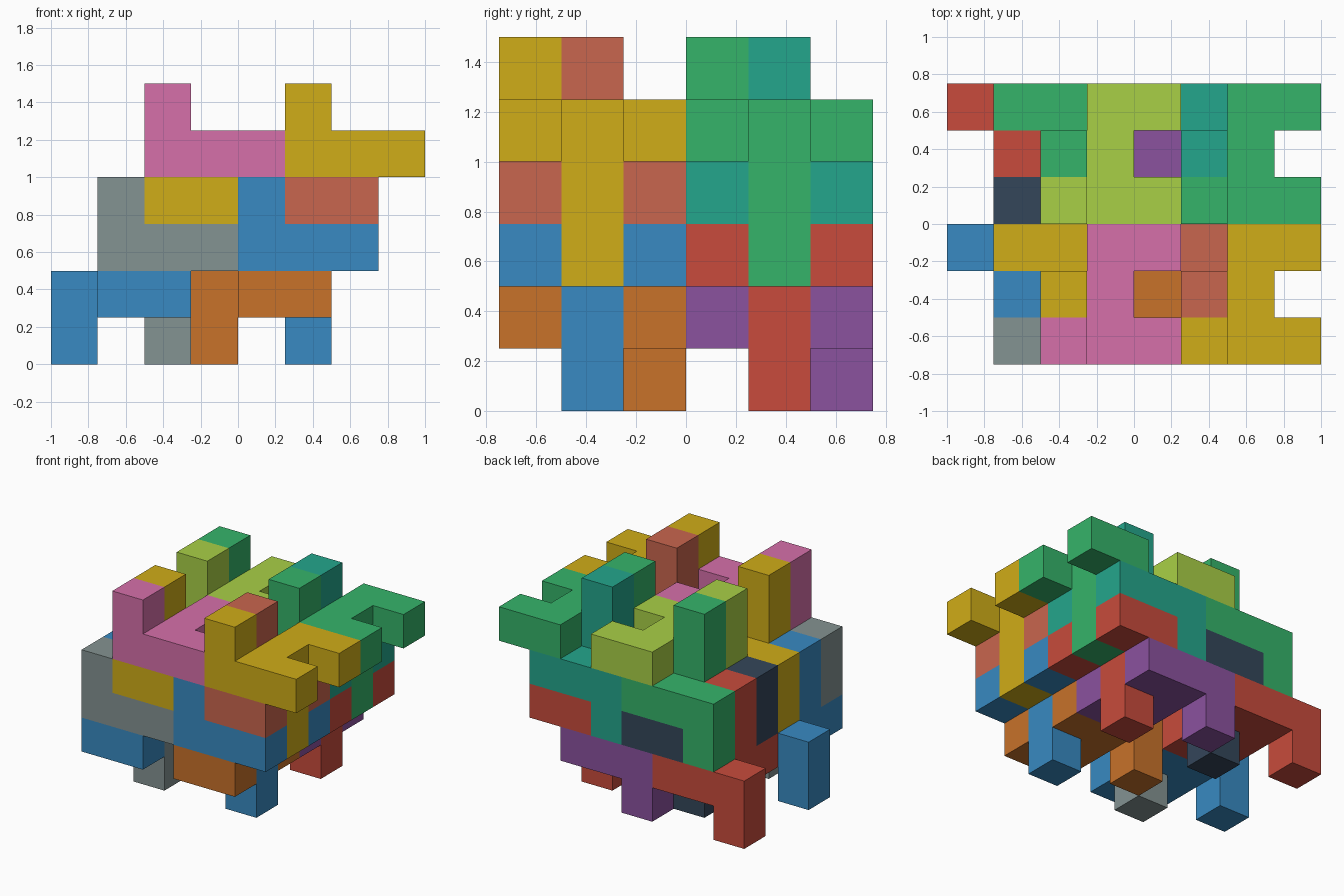
import bpy, bmesh, math
from mathutils import Vector

if "Cube" in bpy.data.objects:
    bpy.data.objects.remove(bpy.data.objects["Cube"])

U = 0.25  # edge of one cube cell

# One nine-cell puzzle piece, centred on the cell where its stem starts
CELLS = {(-1, -1, 0), (0, -1, 0), (1, -1, 0),   # long bar
         (-1, -1, 1),                           # hook on the bar
         (0, 0, 0), (0, 0, -1), (0, 0, -2),     # stem
         (0, 1, 0), (1, 1, 0)}                  # short bar

COLOURS = {"pink": "D670AA", "lime": "A9D046", "gold": "D0AD18", "green": "35B46A",
           "grey": "849392", "slate": "34465A", "blue": "388AC2", "red": "C84B3C",
           "orange": "C8722A", "purple": "8B529F", "salmon": "C9664E", "teal": "24A68C"}


def piece_mesh():
    """Outer skin of the joined cells, with coplanar faces merged."""
    bm = bmesh.new()
    for cell in CELLS:
        c = Vector(cell)
        for axis in range(3):
            for sign in (-1, 1):
                n = Vector((0, 0, 0))
                n[axis] = sign
                if tuple(int(v) for v in c + n) in CELLS:
                    continue
                a = Vector((0, 0, 0))
                a[(axis + 1) % 3] = 0.5
                b = n.cross(a)
                mid = c + n * 0.5
                bm.faces.new([bm.verts.new((mid + p) * U)
                              for p in (-a - b, a - b, a + b, b - a)])
    bmesh.ops.remove_doubles(bm, verts=bm.verts, dist=1e-4)
    bmesh.ops.dissolve_limit(bm, angle_limit=0.01, verts=bm.verts, edges=bm.edges)
    bmesh.ops.recalc_face_normals(bm, faces=bm.faces)
    mesh = bpy.data.meshes.new("puzzle_piece")
    bm.to_mesh(mesh)
    bm.free()
    return mesh


def material(name):
    srgb = [int(COLOURS[name][i:i + 2], 16) / 255 for i in (0, 2, 4)]
    lin = [v / 12.92 if v <= 0.04045 else ((v + 0.055) / 1.055) ** 2.4 for v in srgb]
    mat = bpy.data.materials.new(name)
    mat.diffuse_color = (*lin, 1)
    mat.use_nodes = True
    mat.node_tree.nodes["Principled BSDF"].inputs["Base Color"].default_value = mat.diffuse_color
    return mat


mats = {name: material(name) for name in COLOURS}
base = piece_mesh()

# Stem cell column, stem cell level, turned over, colour in front row, colour in back row
LAYOUT = [
    (3, 4, False, "pink", "lime"),
    (6, 4, False, "gold", "green"),
    (2, 2, False, "grey", "slate"),
    (5, 2, False, "blue", "red"),
    (1, 1, True, "blue", "red"),
    (4, 1, True, "orange", "purple"),
    (2, 3, True, "gold", "green"),
    (5, 3, True, "salmon", "teal"),
]

# Front row of pieces, repeated three cells further back
for i, k, turned, *row_colours in LAYOUT:
    for row, colour in enumerate(row_colours):
        mesh = base.copy()
        mesh.materials.append(mats[colour])
        side = "turned" if turned else "upright"
        obj = bpy.data.objects.new(f"{colour}_{side}_piece", mesh)
        obj.location = ((i - 3.5) * U, (3 * row - 1.5) * U, (k + 0.5) * U)
        if turned:
            obj.rotation_euler.x = math.pi
        bpy.context.collection.objects.link(obj)

bpy.data.meshes.remove(base)
